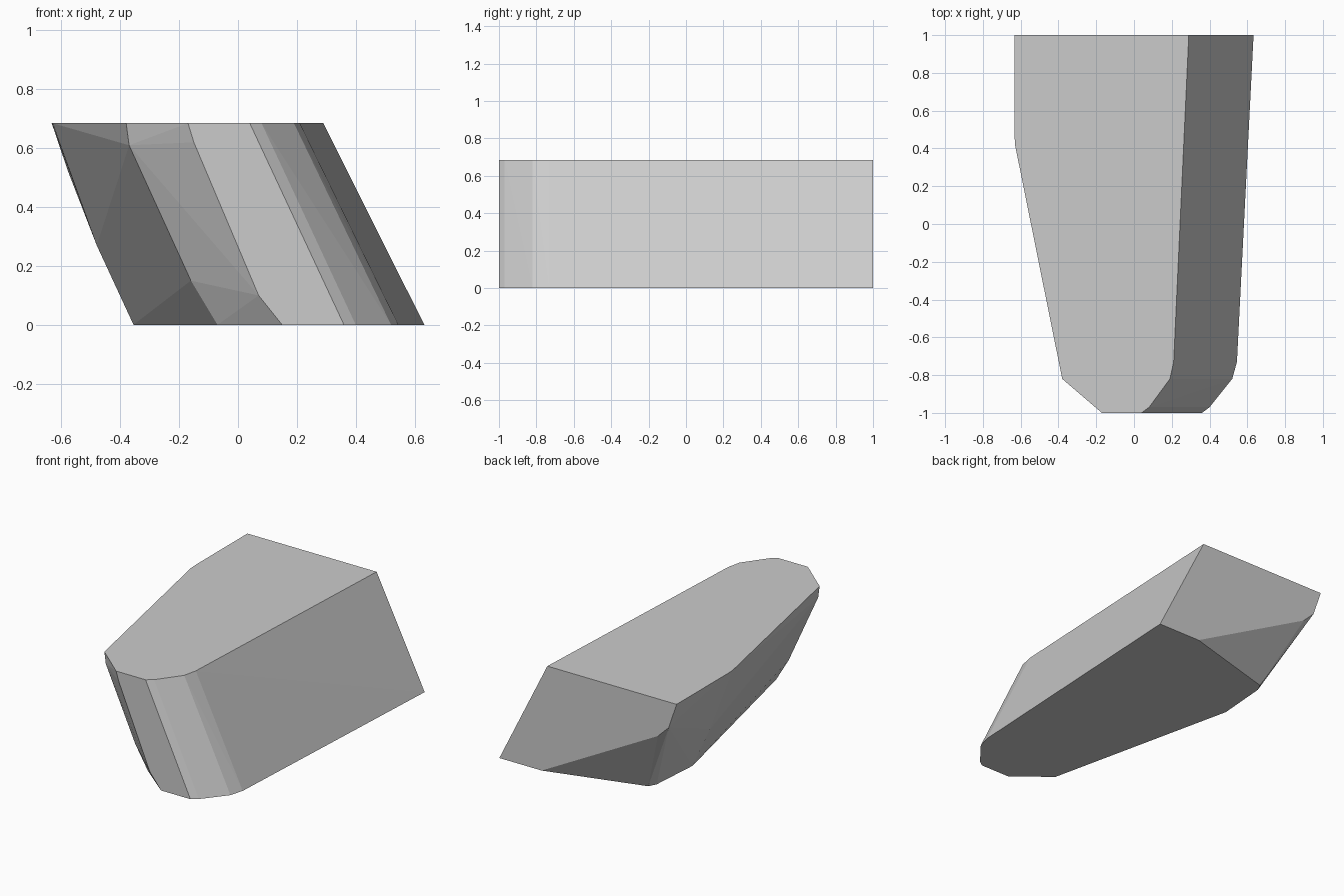
import bpy, bmesh, math

if "Cube" in bpy.data.objects:
    bpy.data.objects.remove(bpy.data.objects["Cube"])

H = 0.685  # block height

# Top outline
top = [(-0.633, 1), (0.29, 1), (0.21, -0.73), (0.19, -0.82), (0.08, -0.97),
       (0.04, -1), (-0.17, -1), (-0.38, -0.82), (-0.63, 0.42), (-0.633, 0.48)]

# Base outline, slid to the right, with the rear left corner cut away
base = [(0.633, 1), (0.545, -0.73), (0.52, -0.82), (0.40, -0.97), (0.36, -1),
        (0.15, -1), (-0.07, -0.82), (-0.355, 0.44), (-0.33, 0.77),
        (-0.305, 0.82), (0.33, 1)]

# Bulge points on the left wall, the front corner and the rear chamfer
bulge = [(-0.15, -1, 0.62), (0.07, -1, 0.10),
         (-0.37, -0.82, 0.61), (-0.16, -0.82, 0.15),
         (-0.48, 0.44, 0.27), (-0.577, 1, 0.52), (-0.50, 1, 0.445)]

points = [(x, y, H) for x, y in top] + [(x, y, 0) for x, y in base] + bulge

# Convex faceted block wrapped around the outlines
bm = bmesh.new()
for p in points:
    bm.verts.new(p)
hull = bmesh.ops.convex_hull(bm, input=bm.verts)
loose = [v for v in bm.verts if not v.link_faces]
bmesh.ops.delete(bm, geom=loose, context='VERTS')
bmesh.ops.dissolve_limit(bm, angle_limit=math.radians(0.3),
                         verts=bm.verts, edges=bm.edges)
bmesh.ops.recalc_face_normals(bm, faces=bm.faces)

mesh = bpy.data.meshes.new("slanted_block")
bm.to_mesh(mesh)
bm.free()

# Plain grey material
grey = bpy.data.materials.new("light_grey")
grey.diffuse_color = (0.6, 0.6, 0.6, 1)
grey.use_nodes = True
grey.node_tree.nodes["Principled BSDF"].inputs["Base Color"].default_value = grey.diffuse_color
mesh.materials.append(grey)

block = bpy.data.objects.new("slanted_block", mesh)
bpy.context.collection.objects.link(block)
